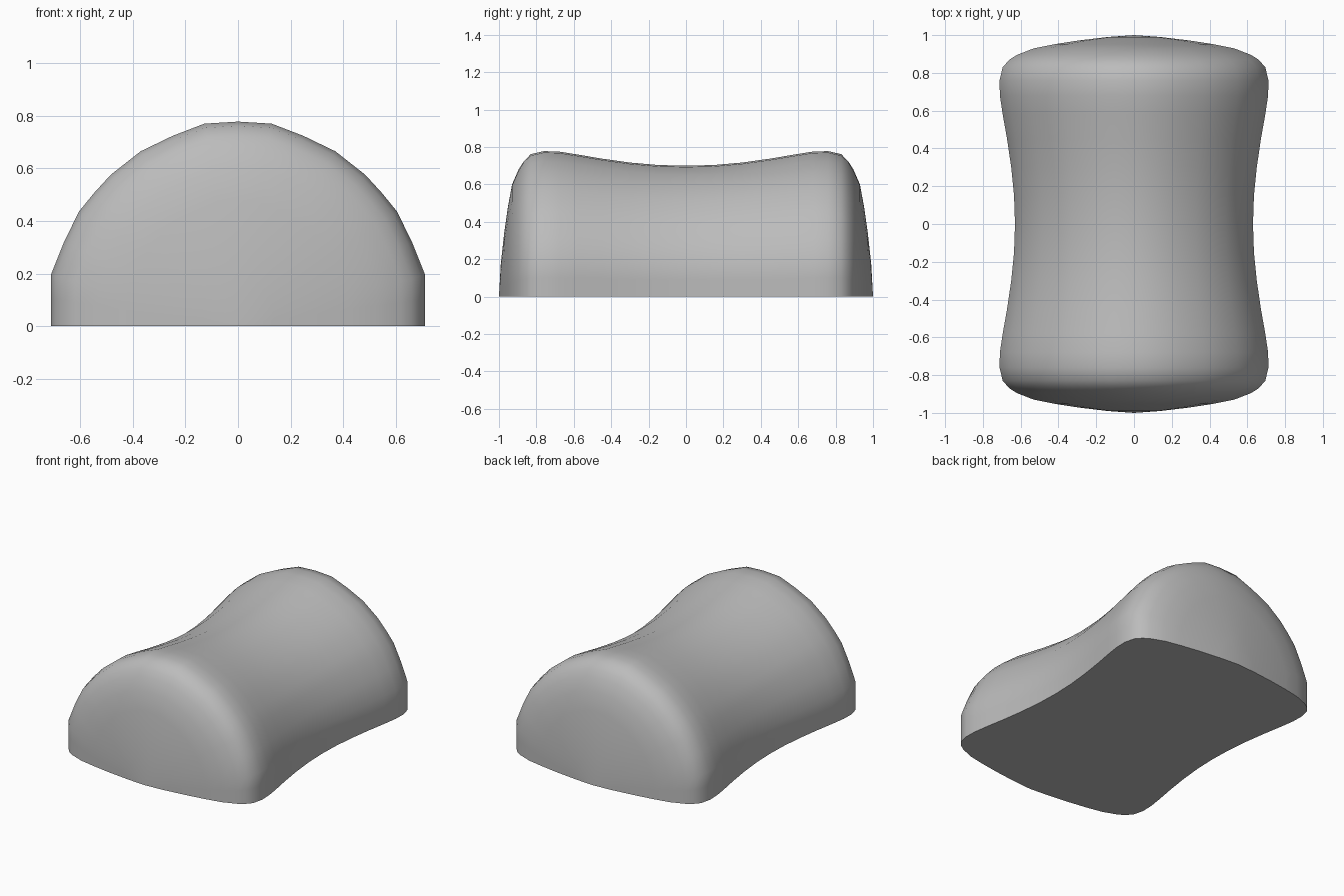
import bpy, bmesh, math

cube = bpy.data.objects.get("Cube")
if cube:
    bpy.data.objects.remove(cube, do_unlink=True)

# Plain grey material
grey = bpy.data.materials.new("plain grey")
grey.use_nodes = True
colour = (0.5, 0.5, 0.5, 1)
grey.diffuse_color = colour
grey.node_tree.nodes["Principled BSDF"].inputs["Base Color"].default_value = colour

# Right half of the arched section, as fractions of half width and height
half_arch = [(1, 0), (1, 0.13), (1, 0.25), (0.93, 0.41), (0.85, 0.56), (0.77, 0.65),
             (0.68, 0.74), (0.52, 0.855), (0.35, 0.93), (0.18, 0.99), (0, 1)]
arch = half_arch + [(-u, v) for u, v in reversed(half_arch[:-1])]

# Stations from the waist to the rounded end: y, half width, height
half_body = [(0, 0.63, 0.70), (0.15, 0.635, 0.704), (0.3, 0.65, 0.717), (0.45, 0.672, 0.738),
             (0.58, 0.695, 0.76), (0.68, 0.71, 0.776), (0.76, 0.712, 0.778), (0.83, 0.695, 0.762),
             (0.87, 0.66, 0.72), (0.895, 0.62, 0.68), (0.93, 0.53, 0.60), (0.952, 0.42, 0.48),
             (0.972, 0.29, 0.34), (0.99, 0.14, 0.18)]
stations = [(-y, w, h) for y, w, h in reversed(half_body[1:])] + half_body

# Loft the arch along the body
bm = bmesh.new()
rings = [[bm.verts.new((u * w, y, v * h)) for u, v in arch] for y, w, h in stations]
for a, b in zip(rings, rings[1:]):
    for i in range(len(arch) - 1):
        bm.faces.new((a[i], a[i + 1], b[i + 1], b[i]))
    # Flat underside strip
    bm.faces.new((a[-1], a[0], b[0], b[-1]))

# Close both ends at a low tip
for ring, y in ((rings[0], -1), (rings[-1], 1)):
    tip = bm.verts.new((0, y, 0))
    for i in range(len(arch)):
        j = (i + 1) % len(arch)
        if j:
            bm.faces.new((ring[i], ring[j], tip))
    bm.faces.new((ring[-1], ring[0], tip))
bmesh.ops.recalc_face_normals(bm, faces=bm.faces)

mesh = bpy.data.meshes.new("arched_cushion")
bm.to_mesh(mesh)
bm.free()
mesh.materials.append(grey)
cushion = bpy.data.objects.new("arched_cushion", mesh)
bpy.context.collection.objects.link(cushion)

# Smooth body with a sharp rim around the underside
bpy.ops.object.select_all(action='DESELECT')
cushion.select_set(True)
bpy.context.view_layer.objects.active = cushion
bpy.ops.object.shade_smooth_by_angle(angle=math.radians(40))
